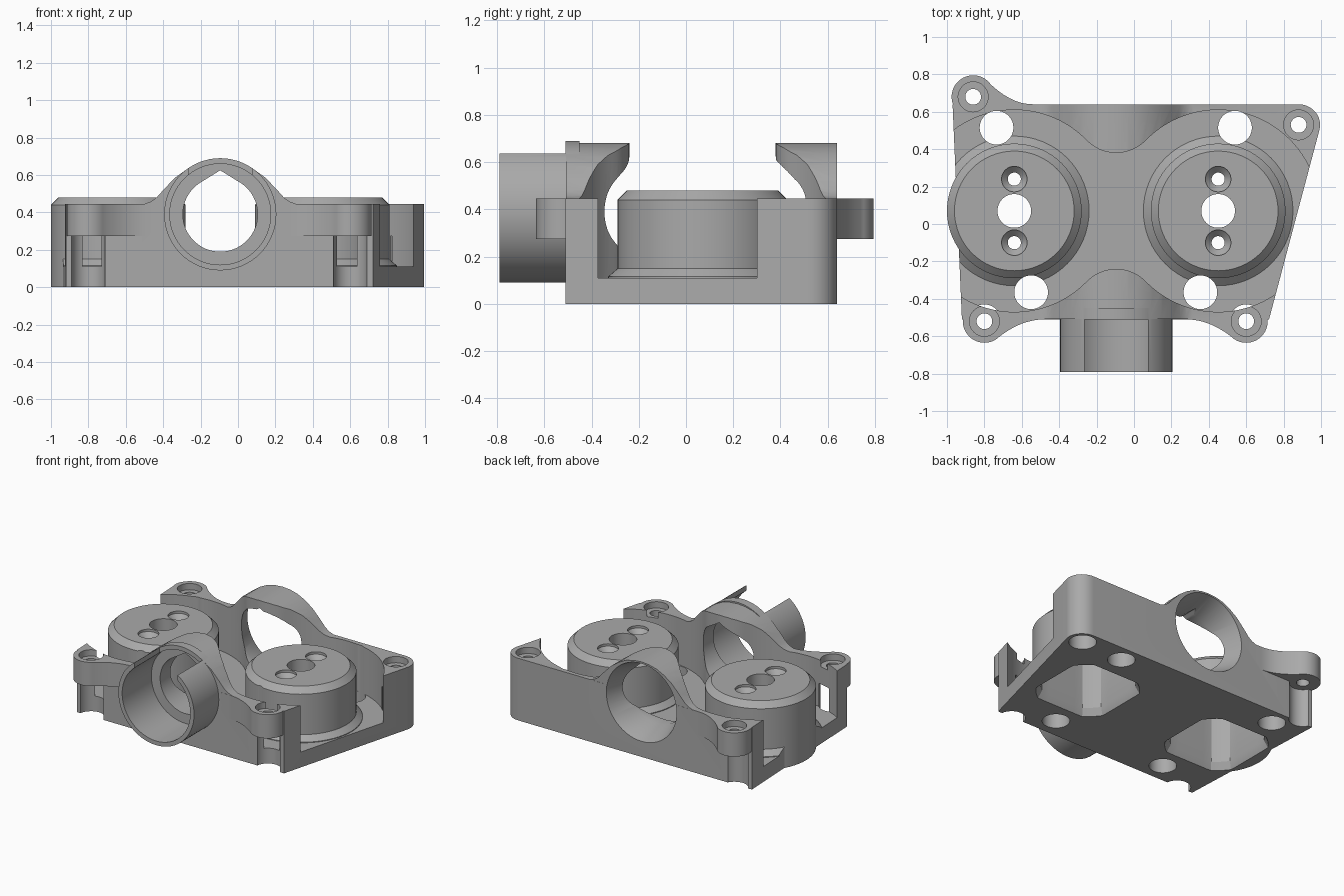
import bpy, bmesh, math
from math import cos, sin, pi, sqrt

if "Cube" in bpy.data.objects:
    bpy.data.objects.remove(bpy.data.objects["Cube"])

grey = bpy.data.materials.new("plain grey")
grey.use_nodes = True
grey.diffuse_color = (0.4, 0.4, 0.4, 1)
grey.node_tree.nodes["Principled BSDF"].inputs["Base Color"].default_value = (0.4, 0.4, 0.4, 1)

TOP, FLOOR, EAR_LOW = 0.445, 0.11, 0.275
DRUMS = [(-0.64, 0.07), (0.45, 0.07)]
MID, AXIS_Z = -0.095, 0.39


def loft(name, rings):
    """Solid through a list of matching closed rings."""
    bm = bmesh.new()
    loops = [[bm.verts.new(p) for p in ring] for ring in rings]
    n = len(loops[0])
    for a, b in zip(loops, loops[1:]):
        for i in range(n):
            bm.faces.new((a[i], a[(i + 1) % n], b[(i + 1) % n], b[i]))
    bm.faces.new(loops[0])
    bm.faces.new(loops[-1])
    bmesh.ops.recalc_face_normals(bm, faces=bm.faces)
    mesh = bpy.data.meshes.new(name)
    bm.to_mesh(mesh)
    bm.free()
    mesh.materials.append(grey)
    obj = bpy.data.objects.new(name, mesh)
    bpy.context.collection.objects.link(obj)
    return obj


def circle(r, n=64):
    return [(r * cos(2 * pi * i / n), r * sin(2 * pi * i / n)) for i in range(n)]


def prism(name, pts, z0, z1):
    return loft(name, [[(x, y, z) for x, y in pts] for z in (z0, z1)])


def turned(name, x, y, profile):
    """Vertical round part from (radius, z) pairs."""
    return loft(name, [[(x + u, y + v, z) for u, v in circle(r)] for r, z in profile])


def along_y(name, rings):
    """Part along y from (y, points) pairs around the bore axis."""
    return loft(name, [[(MID + u, y, AXIS_Z + v) for u, v in pts] for y, pts in rings])


def combine(body, tool, op):
    mod = body.modifiers.new(op, 'BOOLEAN')
    mod.operation, mod.object, mod.solver = op, tool, 'EXACT'
    bpy.context.view_layer.objects.active = body
    bpy.ops.object.modifier_apply(modifier=mod.name)
    bpy.data.objects.remove(tool)


def add(tool):
    combine(housing, tool, 'UNION')


def cut(tool):
    combine(housing, tool, 'DIFFERENCE')


# Base block with a rounded back right corner
outline = [(-0.97, 0.64), (-0.92, -0.51), (0.722, -0.51)]
for i in range(13):
    a = -0.26 + i / 12 * (pi / 2 + 0.26)
    outline.append((0.88 + 0.115 * cos(a), 0.53 + 0.11 * sin(a)))
housing = prism("housing", outline, 0, TOP)

# Raised saddle over the bore
half = [(0.06, 0.675), (0.12, 0.66), (0.18, 0.63), (0.24, 0.587), (0.3, 0.525),
        (0.34, 0.48), (0.37, 0.458), (0.42, 0.44), (0.42, 0.3)]
arch = [(-x, z) for x, z in reversed(half)] + [(0, 0.68)] + half
arch = [(x, z - AXIS_Z) for x, z in arch]
add(along_y("saddle", [(-0.509, arch), (0.639, arch)]))

# Screw ears with curved webs (centre, wall line, web direction)
for ex, ey, wall, sx, sy in [(-0.8, -0.52, -0.51, 1, -1), (0.6, -0.52, -0.51, -1, -1),
                             (-0.86, 0.68, 0.64, 1, 1)]:
    add(turned("ear", ex, ey, [(0.115, EAR_LOW), (0.115, TOP)]))
    end = 0.32
    x0, y0 = 0.07, ey + sy * 0.09
    web = [(ex, wall - sy * 0.05), (ex, y0)]
    for i in range(9):
        t = i / 8
        web.append((ex + sx * (x0 + (end - x0) * t), wall + (y0 - wall) * (1 - t) ** 2))
    web.append((ex + sx * end, wall - sy * 0.05))
    add(prism("ear_web", web, EAR_LOW, TOP))
    cut(turned("ear_recess", ex, ey, [(0.09, -0.1), (0.09, EAR_LOW)]))
cut(turned("corner_recess", 0.88, 0.53, [(0.09, -0.1), (0.09, EAR_LOW)]))
for x, y in [(-0.8, -0.52), (0.6, -0.52), (-0.86, 0.68), (0.88, 0.53)]:
    cut(turned("ear_hole", x, y, [(0.042, -0.1), (0.042, 0.6)]))
    cut(turned("ear_counterbore", x, y, [(0.08, 0.4), (0.08, 0.6)]))

# Front tube
add(along_y("front_tube", [(-0.79, circle(0.3)), (-0.45, circle(0.3))]))


# Pocket around both drums, pinched in the middle
def pocket_half(x):
    d = abs(x - MID)
    if d < 0.387:
        return 0.53 - sqrt(max(0.22 ** 2 - min(d * 0.387 / 0.387, 0.2199) ** 2, 0)) if d < 0.158 \
            else sqrt(max(0.54 ** 2 - (d - 0.545) ** 2, 0))
    return sqrt(max(0.54 ** 2 - (d - 0.545) ** 2, 0.0004))


steps = [MID - 1.08 + 2.16 * i / 120 for i in range(121)]
pocket = [(x, 0.07 + pocket_half(x)) for x in steps]
pocket += [(x, 0.07 - pocket_half(x)) for x in reversed(steps)]
cut(prism("pocket", pocket, FLOOR, 1))

# Bore: wide mouth, peaked middle, flared back
cut(along_y("tube_bore", [(-0.9, circle(0.27)), (-0.46, circle(0.27))]))
peaked = []
for u, v in circle(0.2):
    if v > 0.17:
        v = 0.235 - abs(u) * 0.62
    peaked.append((u, v))
cut(along_y("middle_bore", [(-0.6, peaked), (0.7, peaked)]))
cut(along_y("back_flare", [(0.35, circle(0.22)), (0.46, circle(0.22)), (0.66, circle(0.285))]))
slot = [(-0.17, 0.1), (0.17, 0.1), (0.17, 0.5), (-0.17, 0.5)]
cut(along_y("tube_slot", [(-0.9, slot), (-0.511, slot)]))

# Drums with sloping feet
for x, y in DRUMS:
    foot = turned("drum_foot", x, y, [(0.4, 0.05), (0.4, FLOOR + 0.005), (0.36, 0.15)])
    combine(foot, prism("foot_limit", outline, 0.02, 1), 'INTERSECT')
    add(foot)
    add(turned("drum", x, y, [(0.36, 0), (0.36, 0.44), (0.32, 0.48)]))

# Hollow undersides and drum holes
for x, y in DRUMS:
    ring = []
    for u, v in circle(1):
        r = min(0.31, 0.26 / max(abs(u), abs(v)))
        ring.append((u * r, v * r))
    cut(loft("drum_hollow", [[(x + u * k, y + v * k, z) for u, v in ring]
                             for k, z in ((1.12, -0.02), (1, 0.05), (1, 0.39))]))
    cut(turned("drum_centre_hole", x, y, [(0.09, 0.3), (0.09, 0.6)]))
    for side in (-1, 1):
        cut(turned("drum_screw_hole", x, y + side * 0.17,
                   [(0.035, 0.3), (0.035, 0.43), (0.068, 0.463), (0.068, 0.6)]))

# Through holes in the floor
for x, y in [(-0.735, 0.515), (0.54, 0.515), (-0.55, -0.365), (0.355, -0.365)]:
    cut(turned("floor_hole", x, y, [(0.09, -0.1), (0.09, 1)]))

for o in bpy.context.selected_objects:
    o.select_set(False)
housing.select_set(True)
bpy.context.view_layer.objects.active = housing
bpy.ops.object.shade_smooth_by_angle(angle=math.radians(25))
